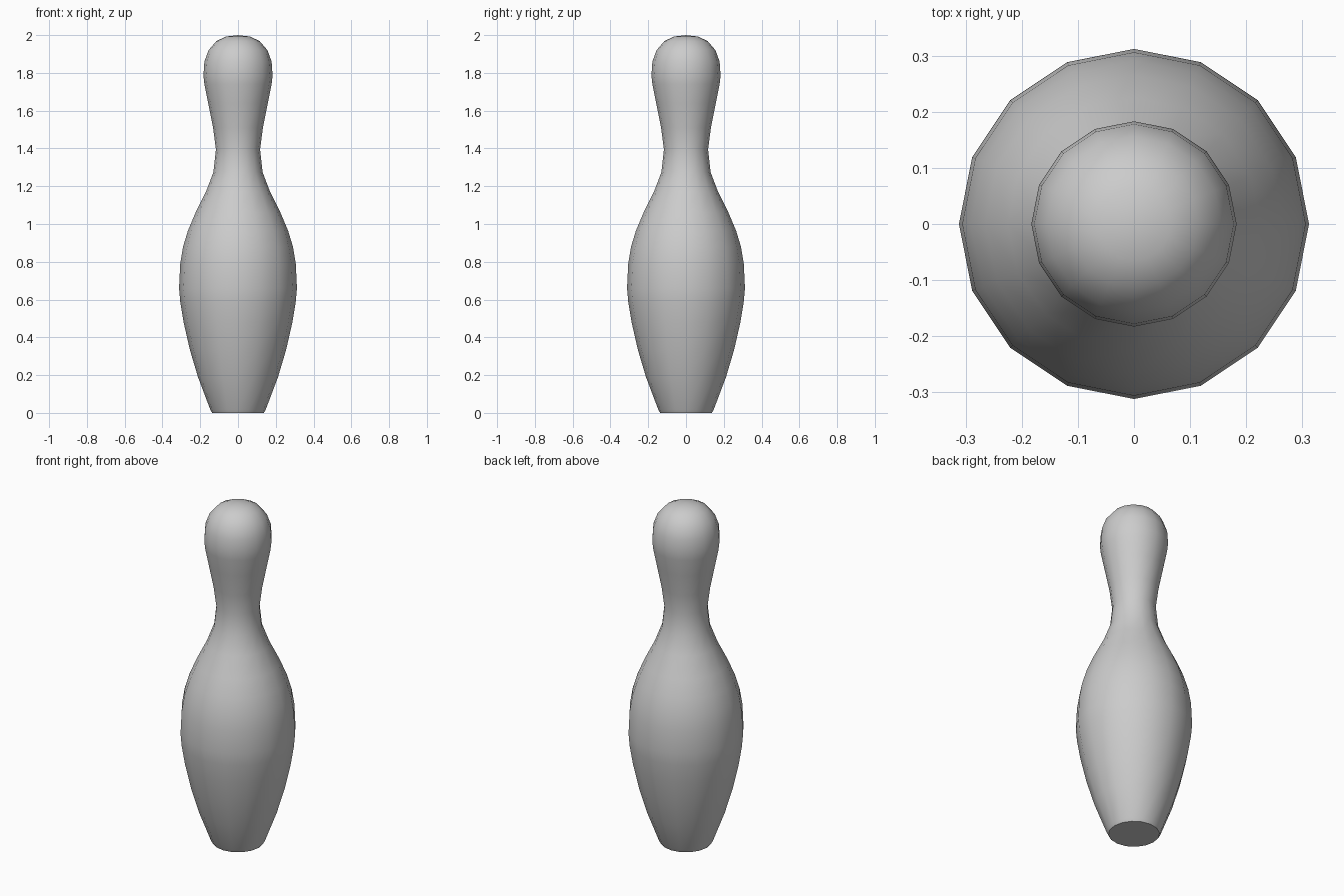
import bpy, bmesh, math

if "Cube" in bpy.data.objects:
    bpy.data.objects.remove(bpy.data.objects["Cube"])

SIDES = 16
# Pin outline as (radius, height), base to crown
PROFILE = [
    (0.137, 0.0), (0.147, 0.018), (0.212, 0.19), (0.255, 0.335),
    (0.288, 0.48), (0.306, 0.59), (0.312, 0.66), (0.306, 0.79),
    (0.291, 0.88), (0.265, 0.965), (0.225, 1.06), (0.17, 1.17),
    (0.130, 1.275), (0.117, 1.395), (0.132, 1.51), (0.158, 1.64),
    (0.178, 1.74), (0.183, 1.785), (0.178, 1.86), (0.156, 1.92),
    (0.115, 1.968), (0.065, 1.992),
]

bm = bmesh.new()

# Lathed rings
rings = []
for r, z in PROFILE:
    rings.append([bm.verts.new((r * math.cos(2 * math.pi * i / SIDES),
                                r * math.sin(2 * math.pi * i / SIDES), z))
                  for i in range(SIDES)])
for a, b in zip(rings, rings[1:]):
    for i in range(SIDES):
        j = (i + 1) % SIDES
        bm.faces.new((a[i], a[j], b[j], b[i]))

# Flat foot and rounded crown
bm.faces.new(rings[0][::-1])
tip = bm.verts.new((0, 0, 2.0))
for i in range(SIDES):
    bm.faces.new((rings[-1][i], rings[-1][(i + 1) % SIDES], tip))

mesh = bpy.data.meshes.new("bowling_pin")
bm.to_mesh(mesh)
bm.free()
pin = bpy.data.objects.new("bowling_pin", mesh)
bpy.context.collection.objects.link(pin)

# Smooth body, sharp foot edge
bpy.context.view_layer.objects.active = pin
pin.select_set(True)
bpy.ops.object.shade_smooth_by_angle(angle=math.radians(45))
